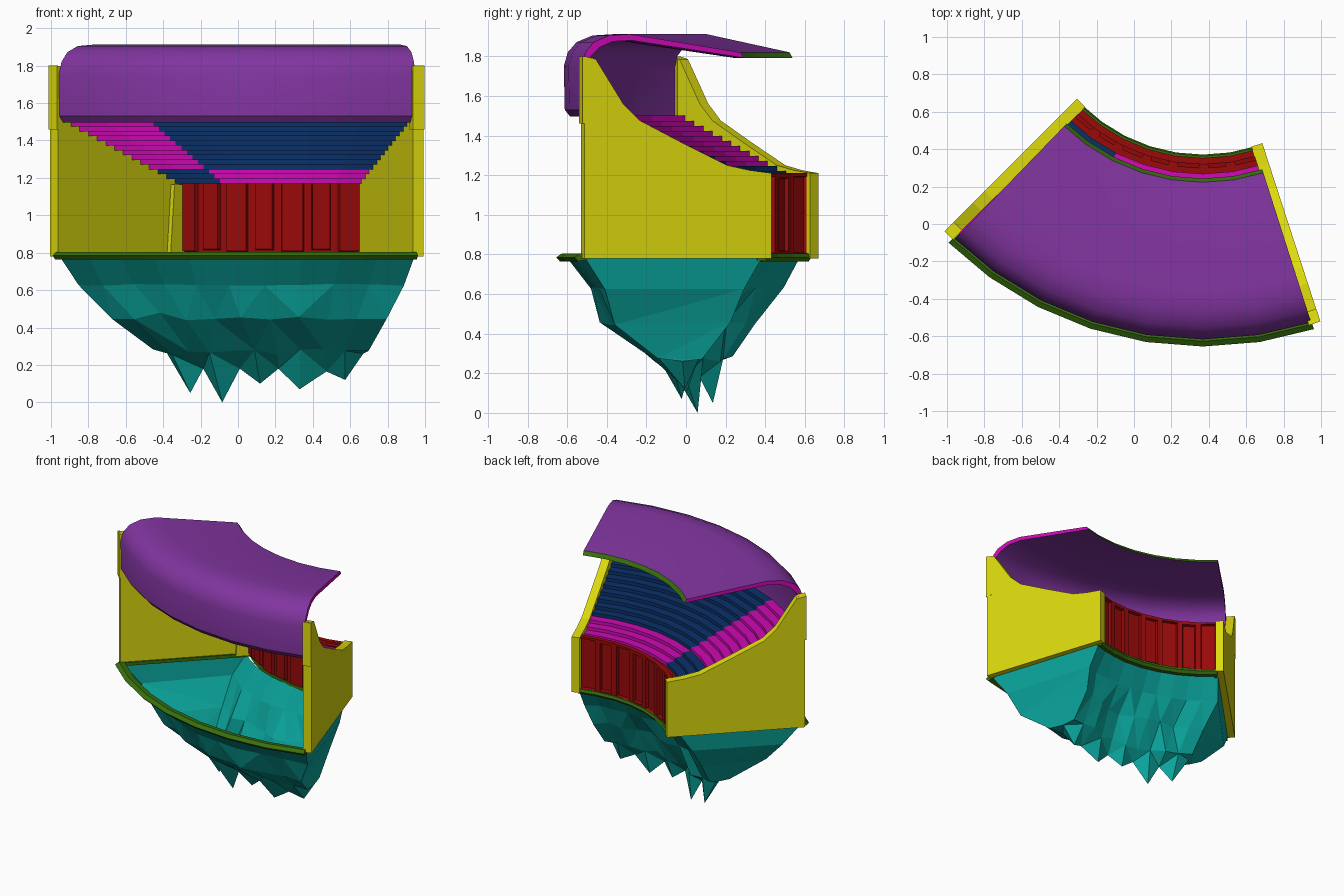
import bpy, bmesh, math, random
from mathutils import Vector

if "Cube" in bpy.data.objects:
    bpy.data.objects.remove(bpy.data.objects["Cube"])

random.seed(4)
CX, CY = 0.368, 1.288                      # centre of the curved stand
COL = {
    "purple": (0.22, 0.035, 0.35), "yellow": (0.72, 0.70, 0.004),
    "teal": (0.003, 0.37, 0.33), "red": (0.32, 0.003, 0.003),
    "blue": (0.003, 0.03, 0.14), "magenta": (0.62, 0.003, 0.46),
    "green": (0.04, 0.16, 0.004),
}
MATS = {}
for key, c in COL.items():
    MATS[key] = bpy.data.materials.new(key)
    MATS[key].diffuse_color = (*c, 1)


def polar(r, deg, z, off=0.0):
    a = math.radians(deg)
    return Vector((CX + r * math.cos(a) - off * math.sin(a),
                   CY + r * math.sin(a) + off * math.cos(a), z))


def finish(name, bm, colors):
    bmesh.ops.recalc_face_normals(bm, faces=bm.faces)
    me = bpy.data.meshes.new(name)
    bm.to_mesh(me)
    bm.free()
    for c in colors:
        me.materials.append(MATS[c])
    ob = bpy.data.objects.new(name, me)
    bpy.context.collection.objects.link(ob)
    return ob


def sweep(profile, angles, closed=True, caps=0, edge_mats=None):
    """Sweep an (r, z) profile around the stand centre."""
    bm = bmesh.new()
    rings = [[bm.verts.new(polar(r, a, z)) for r, z in profile] for a in angles]
    n = len(profile)
    for a, b in zip(rings, rings[1:]):
        for i in range(n if closed else n - 1):
            j = (i + 1) % n
            f = bm.faces.new((a[i], a[j], b[j], b[i]))
            f.material_index = (edge_mats or {}).get(i, 0)
    if closed:
        for ring in (rings[0], rings[-1]):
            bm.faces.new(ring).material_index = caps
    return bm


def slab(name, profile, deg, off0, off1, color):
    """Extrude an (r, z) outline sideways from a radial line."""
    bm = bmesh.new()
    a = [bm.verts.new(polar(r, deg, z, off0)) for r, z in profile]
    b = [bm.verts.new(polar(r, deg, z, off1)) for r, z in profile]
    bm.faces.new(a)
    bm.faces.new(b)
    for i in range(len(a)):
        j = (i + 1) % len(a)
        bm.faces.new((a[i], a[j], b[j], b[i]))
    return finish(name, bm, [color])


MID = [225 + 9 * i for i in range(1, 7)]
ROOF_ARC = [225.9] + MID + [287.7]
SEAT_ARC = [225.4] + MID + [287.8]
RIM_ARC = [225.6] + MID + [287.8]

# Curved roof shell with magenta ends and green lip
roof_profile = [(1.90, 1.53), (1.905, 1.75), (1.885, 1.82), (1.84, 1.872),
                (1.76, 1.905), (1.65, 1.912), (1.065, 1.82), (1.045, 1.792),
                (1.64, 1.88), (1.74, 1.875), (1.81, 1.845), (1.855, 1.80),
                (1.872, 1.74), (1.872, 1.495)]
roof = finish("roof", sweep(roof_profile, ROOF_ARC, caps=1, edge_mats={6: 2}),
              ["purple", "magenta", "green"])
bpy.context.view_layer.objects.active = roof
roof.select_set(True)
bpy.ops.object.shade_smooth_by_angle(angle=math.radians(35))

# End walls with curved tops, raised back posts and green footings
wall_profile = [(0.912, 0.78), (1.905, 0.78), (1.905, 1.80), (1.845, 1.785),
                (1.70, 1.56), (1.61, 1.475), (1.38, 1.36), (1.15, 1.25),
                (1.03, 1.225), (0.912, 1.21)]
post_profile = [(1.86, 1.46), (1.915, 1.46), (1.915, 1.80), (1.86, 1.79)]
foot_profile = [(0.94, 0.775), (1.90, 0.775), (1.90, 0.80), (0.94, 0.80)]
for side, deg, s in (("left", 225, -1), ("right", 288, 1)):
    slab(side + "_wall", wall_profile, deg, -0.023 * s, 0.038 * s, "yellow")
    slab(side + "_post", post_profile, deg, -0.026 * s, 0.039 * s, "yellow")
    slab(side + "_footing", foot_profile, deg, -0.035 * s, -0.02 * s, "green")
slab("left_inner_pillar", [(0.97, 0.79), (1.08, 0.79), (1.05, 1.165), (0.97, 1.165)],
     225, 0.05, 0.02, "yellow")

# Stepped seating: lower and upper tiers in two colour blocks
R0, Z0, ROWS = 1.02, 1.17, 13
DR, DZ = (1.872 - R0) / ROWS, (1.50 - Z0) / ROWS


def stairs(first, last):
    pts = []
    for i in range(first, last):
        pts += [(R0 + i * DR, Z0 + i * DZ), (R0 + i * DR, Z0 + (i + 1) * DZ)]
    return pts + [(R0 + last * DR, Z0 + last * DZ)]


for block, angles, low, high in (("side", SEAT_ARC[:3], "blue", "magenta"),
                                 ("main", SEAT_ARC[2:], "magenta", "blue")):
    finish(block + "_lower_seats", sweep(stairs(0, 3), angles, False), [low])
    finish(block + "_upper_seats", sweep(stairs(3, ROWS), angles, False), [high])

# Red front wall with alternating wide and narrow recessed panels
bm = sweep([(0.935, 0.79), (0.970, 0.79), (0.970, 1.21), (0.935, 1.21)], SEAT_ARC)
bmesh.ops.recalc_face_normals(bm, faces=bm.faces)
bm.normal_update()
big = [f for f in bm.faces if f.calc_area() > 0.04 and abs(f.normal.z) < 0.1]
for f in big:
    mid = f.calc_center_median()
    ang = math.degrees(math.atan2(mid.y - CY, mid.x - CX)) % 360
    narrow = int((ang - 225) // 9) % 2
    front = (mid.xy - Vector((CX, CY))).length < 0.95
    depth = -0.022 if front else 0.022     # panel sinks away from the pitch
    bmesh.ops.inset_region(bm, faces=[f], thickness=0.036 if narrow else 0.022, depth=0)
    bmesh.ops.inset_region(bm, faces=[f], thickness=0.006, depth=depth)
finish("front_wall", bm, ["red"])
finish("front_walkway", sweep([(0.968, 1.17), (R0, 1.17)], SEAT_ARC, False), ["red"])

# Green base rims along the back and front arcs
finish("back_rim", sweep([(1.875, 0.80), (1.915, 0.805), (1.943, 0.785),
                          (1.925, 0.765), (1.865, 0.775)], RIM_ARC), ["green"])
finish("front_rim", sweep([(0.917, 0.785), (0.925, 0.805), (0.975, 0.805),
                           (0.975, 0.77), (0.935, 0.765)], RIM_ARC), ["green"])

# Hanging rock: open shell narrowing to a jagged ridge of points
levels = [  # z, inner radius at left / right, outer radius, start, end, jitter
    (0.785, 1.00, 0.95, 1.89, 225.5, 287.8, 0.0),
    (0.63, 1.10, 1.05, 1.765, 226, 287, 0.012),
    (0.46, 1.22, 1.13, 1.69, 231.5, 284.5, 0.035),
    (0.27, 1.27, 1.22, 1.45, 235, 283, 0.03),
]
tips = [(236, 0.265), (241.6, 0.05), (245.6, 0.18), (249.8, 0.0), (254.5, 0.18),
        (259, 0.10), (263.5, 0.18), (268.3, 0.07), (274.5, 0.165), (279, 0.12),
        (283, 0.26)]
N = len(tips)
bm = bmesh.new()
loops = []
for z, ra, rb, ro, a0, a1, j in levels:
    rim = []
    for outer, order in ((True, range(N)), (False, reversed(range(N)))):
        for i in order:
            t = i / (N - 1)
            r = ro if outer else ra + (rb - ra) * t
            rim.append(bm.verts.new(polar(r + random.uniform(-j, j), a0 + (a1 - a0) * t,
                                          z + random.uniform(-j, j) * 0.6)))
    loops.append(rim)
ridge = [polar(1.325 + 0.015 * (-1) ** i, a, z) for i, (a, z) in enumerate(tips)]
loops.append([bm.verts.new(p) for p in ridge + ridge[::-1]])
for a, b in zip(loops, loops[1:]):
    for i in range(2 * N):
        k = (i + 1) % (2 * N)
        bm.faces.new((a[i], a[k], b[k], b[i]))
bmesh.ops.remove_doubles(bm, verts=bm.verts, dist=0.0005)
bmesh.ops.triangulate(bm, faces=[f for f in bm.faces if f.calc_center_median().z < 0.6])
finish("rock_base", bm, ["teal"])

for m in bpy.data.materials:
    if m.users and not m.is_grease_pencil:
        m.use_nodes = True
        m.node_tree.nodes["Principled BSDF"].inputs["Base Color"].default_value = m.diffuse_color
